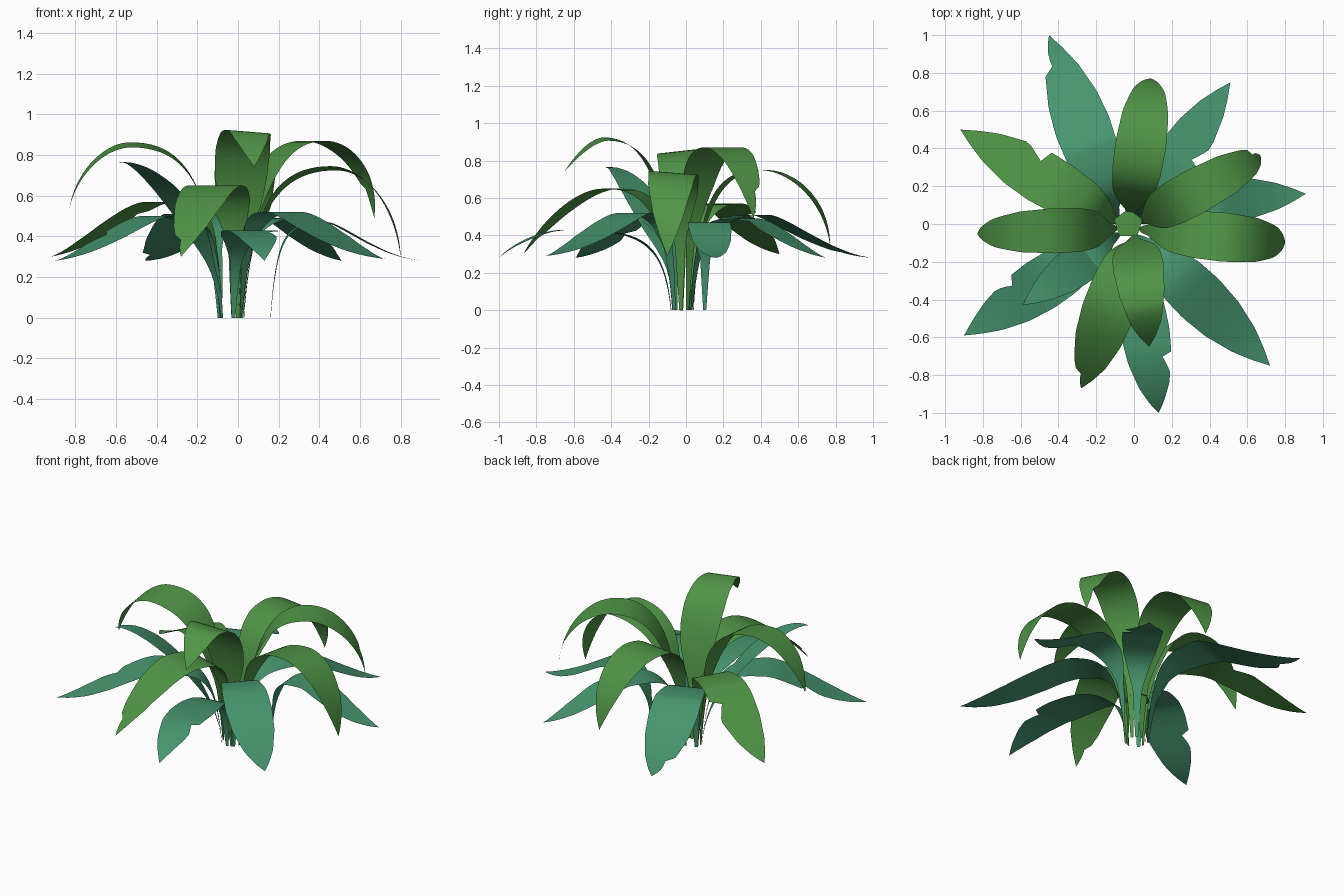
import bpy, bmesh
from mathutils import Vector
from mathutils.geometry import interpolate_bezier

if "Cube" in bpy.data.objects:
    bpy.data.objects.remove(bpy.data.objects["Cube"])


def material(name, colour):
    mat = bpy.data.materials.new(name)
    mat.use_nodes = True
    mat.diffuse_color = (*colour, 1)
    mat.node_tree.nodes["Principled BSDF"].inputs["Base Color"].default_value = (*colour, 1)
    return mat


GREEN = material("leaf green", (0.08, 0.3, 0.062))
TEAL = material("leaf teal", (0.062, 0.3, 0.158))

# Blade width along its length, as (length fraction, width fraction)
OUTLINE = [(0, 0.07), (0.24, 0.23), (0.32, 0.48), (0.42, 0.81), (0.52, 0.96),
           (0.62, 1), (0.74, 0.9), (0.86, 0.62), (0.94, 0.3), (1, 0)]
CROWN = Vector((-0.03, -0.02, 0))
STEPS = 22


def blade_width(u):
    for (u0, w0), (u1, w1) in zip(OUTLINE, OUTLINE[1:]):
        if u <= u1:
            return w0 + (w1 - w0) * (u - u0) / (u1 - u0)
    return 0


def finish(name, bm, mat):
    mesh = bpy.data.meshes.new(name)
    bm.to_mesh(mesh)
    bm.free()
    mesh.materials.append(mat)
    mesh.shade_smooth()
    obj = bpy.data.objects.new(name, mesh)
    bpy.context.collection.objects.link(obj)


def leaf(name, mat, tip, peak, droop, width, notch=None, base=None, shoulder=0.3, roll=0):
    """Arched blade: peak is (fraction of reach, height), notch is (length fraction, side).
    A small shoulder gives an upright stem with a quick bend, a large one a slow curve.
    Droop runs from a blade that levels out at its tip (0) to one that hangs down (1)."""
    tip = Vector(tip)
    out = Vector((tip.x, tip.y, 0)).normalized()
    base = Vector(base) if base else CROWN + out * 0.06
    reach = Vector((tip.x, tip.y, 0)) - base
    side = Vector((-reach.y, reach.x, 0)).normalized() + Vector((0, 0, roll))
    s, top = peak

    def at(f, z):
        return base + reach * f + Vector((0, 0, z))

    summit = at(s, top)
    rise = interpolate_bezier(at(0, 0), at(0.04, top * (1.15 - 0.9 * shoulder)),
                              at(s * shoulder, top), summit, STEPS)
    fall = interpolate_bezier(
        summit, at(s + (1 - s) * (0.15 + 0.33 * droop), top),
        at(1 - (1 - s) * (0.45 - 0.4 * droop), tip.z + (top - tip.z) * (0.08 + 0.5 * droop)),
        tip, STEPS)
    path = rise + fall[1:]
    lengths = [0]
    for a, b in zip(path, path[1:]):
        lengths.append(lengths[-1] + (b - a).length)

    bm = bmesh.new()
    rows = []
    for p, d in zip(path, lengths):
        u = d / lengths[-1]
        row = []
        for k in (-1, 0, 1):
            w = blade_width(u) * width / 2
            if notch and k == notch[1] and 0 <= u - notch[0] < 0.09:
                w *= 0.5 + 0.5 * (u - notch[0]) / 0.09   # torn edge
            row.append(bm.verts.new(p + side * k * w))
        rows.append(row)
    for a, b in zip(rows, rows[1:]):
        for k in (0, 1):
            bm.faces.new((a[k], b[k], b[k + 1], a[k + 1]))
    bmesh.ops.remove_doubles(bm, verts=bm.verts, dist=0.0005)
    finish(name, bm, mat)


# Upper green leaves
leaf("back_green_leaf", GREEN, (0.09, 0.77, 0.35), (0.5, 0.75), 1, 0.27, shoulder=0.4)
leaf("front_green_leaf", GREEN, (0.08, -0.65, 0.74), (0.62, 0.915), 0.6, 0.27,
     base=(0, -0.06, 0), shoulder=0.43, roll=-0.08)
leaf("left_green_leaf", GREEN, (0.8, -0.1, 0.29), (0.57, 0.735), 1, 0.26,
     shoulder=0.42, roll=-0.08)
leaf("back_left_green_leaf", GREEN, (0.67, 0.36, 0.49), (0.54, 0.87), 1, 0.24, (0.9, 1),
     shoulder=0.43)
leaf("right_green_leaf", GREEN, (-0.83, -0.05, 0.53), (0.59, 0.85), 0.9, 0.24,
     shoulder=0.4, roll=-0.11)
leaf("back_right_green_leaf", GREEN, (-0.92, 0.5, 0.3), (0.36, 0.57), 0.2, 0.28, (0.65, -1))
leaf("front_right_green_leaf", GREEN, (-0.28, -0.87, 0.3), (0.41, 0.65), 0.6, 0.28, (0.92, -1),
     base=(0, -0.07, 0), shoulder=0.35)

# Lower teal leaves
leaf("back_right_teal_leaf", TEAL, (-0.45, 1.0, 0.28), (0.38, 0.51), 0, 0.3, (0.88, 1),
     base=(-0.09, 0.02, 0))
leaf("back_left_teal_leaf", TEAL, (0.51, 0.75, 0.28), (0.4, 0.49), 0.2, 0.24, (0.6, -1))
leaf("left_teal_leaf", TEAL, (0.91, 0.16, 0.28), (0.36, 0.47), 0, 0.23,
     base=(0.16, 0.1, 0))
leaf("front_left_teal_leaf", TEAL, (0.72, -0.75, 0.29), (0.3, 0.52), 0.1, 0.28)
leaf("front_teal_leaf", TEAL, (0.13, -1.0, 0.28), (0.6, 0.43), 0.7, 0.26, (0.72, 1))
leaf("front_right_teal_leaf", TEAL, (-0.9, -0.59, 0.28), (0.39, 0.5), 0.15, 0.28, (0.7, -1))
leaf("raised_teal_leaf", TEAL, (-0.59, -0.43, 0.76), (0.95, 0.765), 0.3, 0.22, shoulder=0.7)

# Small flat collar between the stems
collar = bmesh.new()
bmesh.ops.create_circle(collar, cap_ends=True, segments=5, radius=0.08)
bmesh.ops.translate(collar, verts=collar.verts, vec=CROWN + Vector((0, 0.02, 0.28)))
finish("stem_collar", collar, GREEN)
